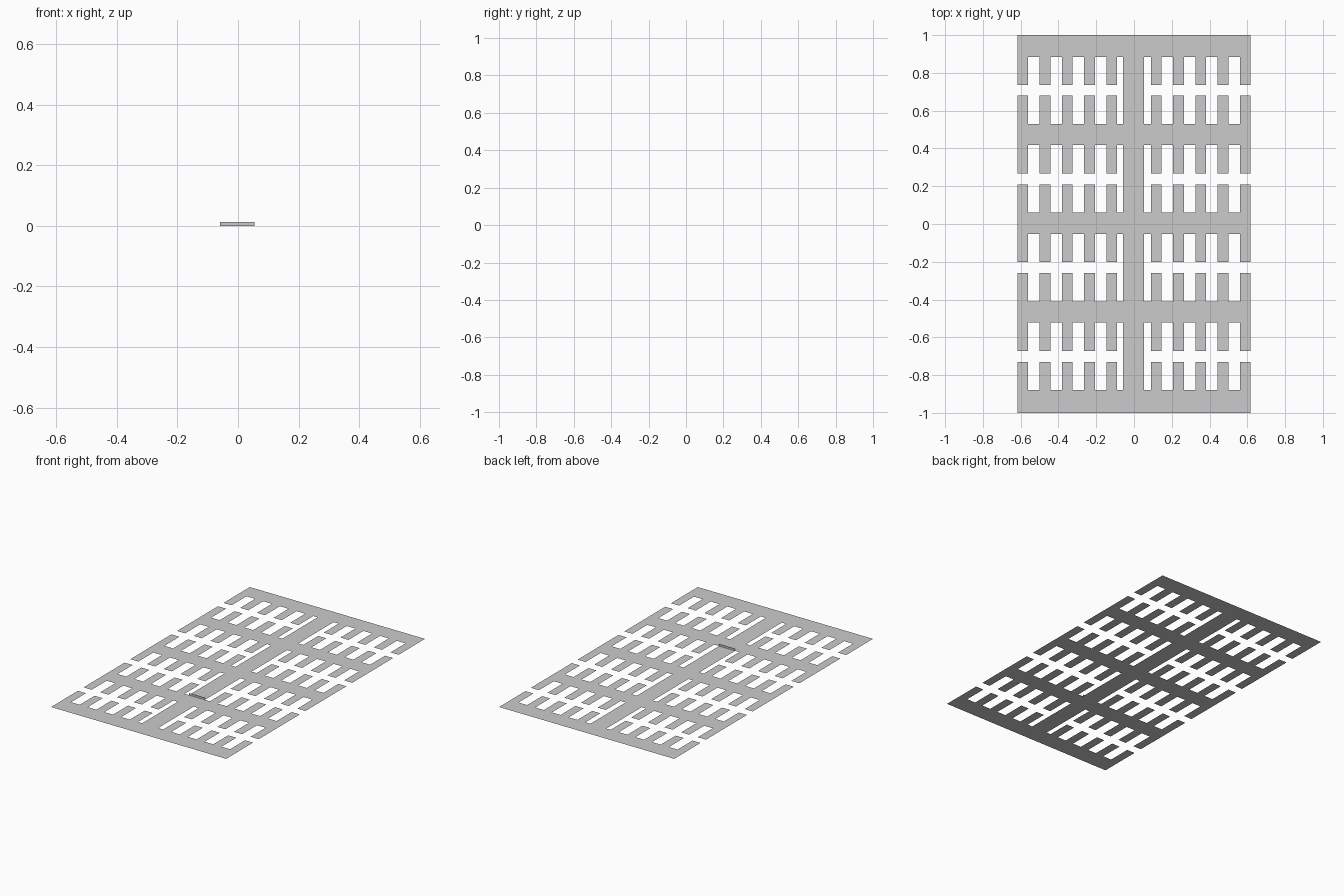
import bpy, bmesh

if "Cube" in bpy.data.objects:
    bpy.data.objects.remove(bpy.data.objects["Cube"])

HALF_W = 0.617            # half width of the sheet
TOOTH_W, PITCH = 0.057, 0.1177
STRIP = (-0.059, 0.054)   # central spine
TOOTH_L = 0.15
BANDS = [(0.885, 1.0), (0.418, 0.53), (-0.052, 0.06), (-0.522, -0.41), (-1.0, -0.88)]


def make(name, quads):
    bm = bmesh.new()
    for q in quads:
        bm.faces.new([bm.verts.new(p) for p in q])
    bmesh.ops.remove_doubles(bm, verts=bm.verts, dist=1e-5)
    me = bpy.data.meshes.new(name)
    bm.to_mesh(me)
    bm.free()
    ob = bpy.data.objects.new(name, me)
    bpy.context.collection.objects.link(ob)
    return ob


def rect(x0, x1, y0, y1):
    return [(x0, y0, 0), (x1, y0, 0), (x1, y1, 0), (x0, y1, 0)]


# Cut positions along a band: every tooth edge plus the spine edges
teeth = [(-HALF_W + PITCH * i, -HALF_W + PITCH * i + TOOTH_W) for i in range(11) if i != 5]
xs = sorted(x for span in teeth + [STRIP] for x in span)

# Cross bands
make("cross_bands", [rect(a, b, y0, y1) for y0, y1 in BANDS for a, b in zip(xs, xs[1:])])

# Spine pieces between the bands
make("centre_spine", [rect(*STRIP, hi[1], lo[0]) for lo, hi in zip(BANDS, BANDS[1:])])

# Teeth hanging from each band and standing on the next one
quads = []
for upper, lower in zip(BANDS, BANDS[1:]):
    for a, b in teeth:
        quads.append(rect(a, b, upper[0] - TOOTH_L, upper[0]))
        quads.append(rect(a, b, lower[1], lower[1] + TOOTH_L))
make("teeth", quads)

# Small upright lip across the spine
y = BANDS[3][1]
a, b = STRIP
make("spine_lip", [[(a, y, 0), (b, y, 0), (b, y, 0.013), (a, y, 0.013)]])
